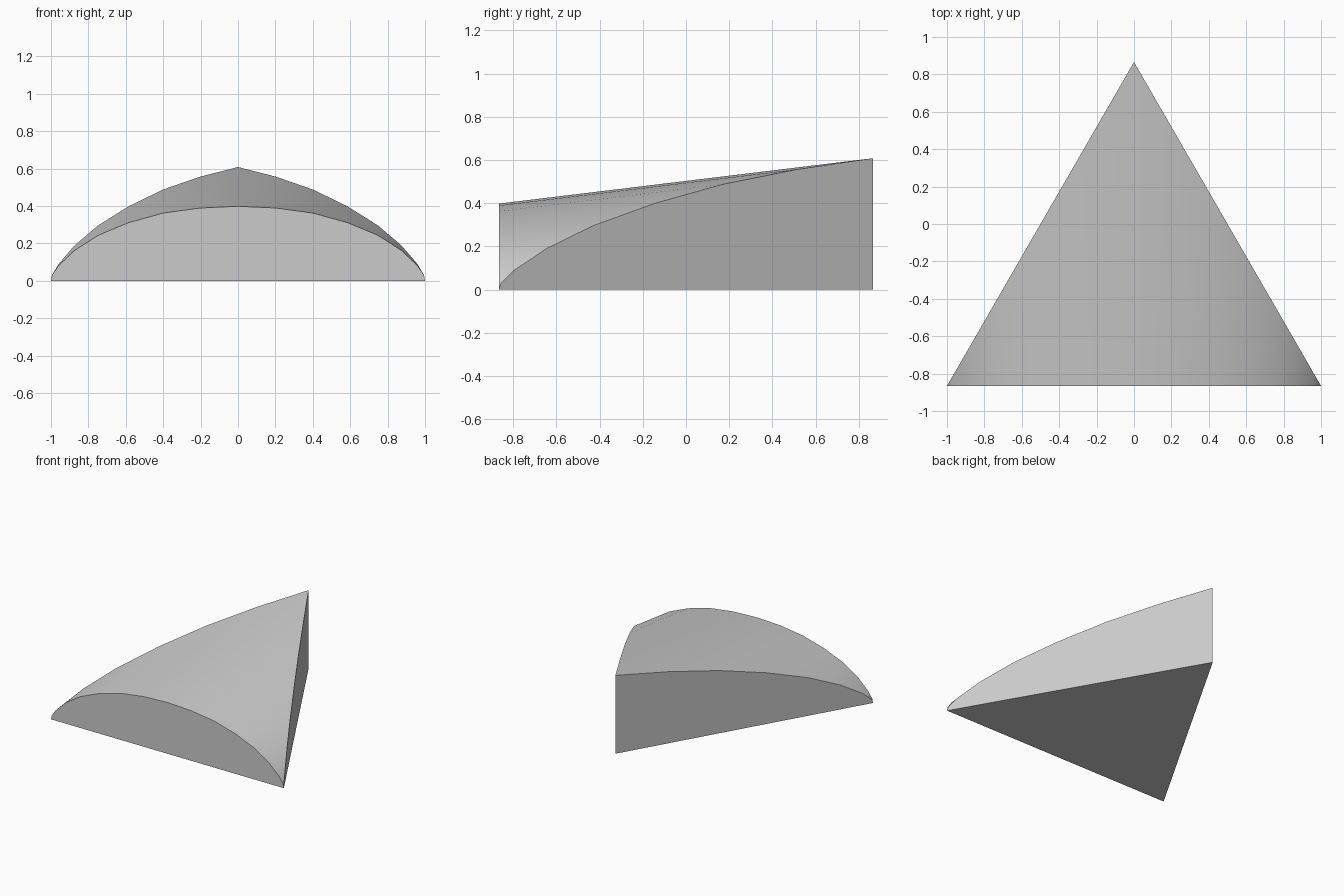
import bpy, bmesh

if "Cube" in bpy.data.objects:
    bpy.data.objects.remove(bpy.data.objects["Cube"])

HALF_DEPTH = 0.866
RISE = 0.21  # climb of the roof from front to back tip

# Right half of the front arch, from crown to corner
half = [(0, 0.398), (0.203, 0.389), (0.4, 0.362), (0.585, 0.311), (0.748, 0.243),
        (0.873, 0.163), (0.96, 0.08), (0.994, 0.03), (1.0, 0.0)]
arch = [(-x, z) for x, z in reversed(half[1:])] + half

bm = bmesh.new()
front, back = [], []
for x, z in arch:
    f = bm.verts.new((x, -HALF_DEPTH, z))
    front.append(f)
    if abs(x) == 1.0:
        back.append(f)  # both arches meet at the corners
    else:
        t = 1 - abs(x)
        back.append(bm.verts.new((x, -HALF_DEPTH + 2 * HALF_DEPTH * t, z + RISE * t)))
tip = bm.verts.new((0, HALF_DEPTH, 0))
mid = len(arch) // 2

# Curved roof
for i in range(len(arch) - 1):
    loop = [front[i], front[i + 1], back[i + 1], back[i]]
    bm.faces.new(list(dict.fromkeys(loop))).smooth = True

# Flat front, two flat sides and base
bm.faces.new(front)
bm.faces.new(back[:mid + 1] + [tip])
bm.faces.new(back[mid:] + [tip])
bm.faces.new([front[0], front[-1], tip])
bmesh.ops.recalc_face_normals(bm, faces=bm.faces[:])

# Keep the outline edges crisp
for e in bm.edges:
    if len(e.link_faces) == 2 and not all(f.smooth for f in e.link_faces):
        e.smooth = False

mesh = bpy.data.meshes.new("curved_wedge")
bm.to_mesh(mesh)
bm.free()
obj = bpy.data.objects.new("curved_wedge", mesh)
bpy.context.collection.objects.link(obj)
